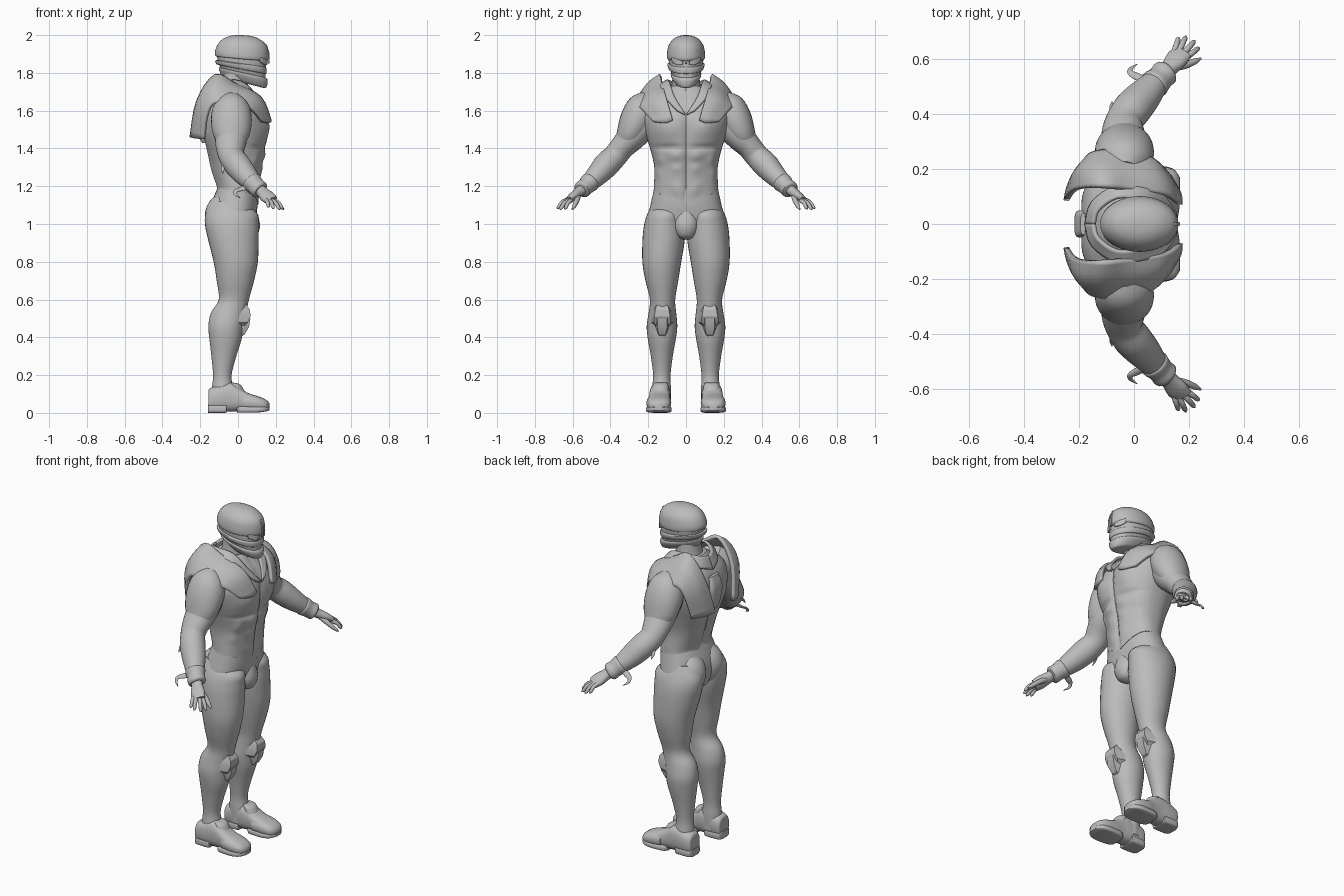
import bpy, bmesh, math
from mathutils import Vector

suit = bpy.data.materials.new("suit_grey")
suit.diffuse_color = (0.5, 0.5, 0.5, 1)


def finish(name, bm, mirror=False, angle=40):
    bmesh.ops.recalc_face_normals(bm, faces=bm.faces)
    me = bpy.data.meshes.new(name)
    bm.to_mesh(me)
    bm.free()
    ob = bpy.data.objects.new(name, me)
    bpy.context.collection.objects.link(ob)
    me.materials.append(suit)
    bpy.ops.object.select_all(action='DESELECT')
    ob.select_set(True)
    bpy.context.view_layer.objects.active = ob
    bpy.ops.object.shade_smooth_by_angle(angle=math.radians(angle))
    if mirror:
        m = ob.modifiers.new("mirror", 'MIRROR')
        m.use_axis = (False, True, False)
        m.use_mirror_merge = False
    return ob


def smooth(rows, k):
    """Catmull-Rom interpolation of rows of numbers."""
    out = []
    for i in range(len(rows) - 1):
        p = [rows[max(i - 1, 0)], rows[i], rows[i + 1], rows[min(i + 2, len(rows) - 1)]]
        for s in range(k):
            t = s / k
            out.append([b + .5 * t * (c - a + t * (2 * a - 5 * b + 4 * c - d + t * (3 * (b - c) + d - a)))
                        for a, b, c, d in zip(*p)])
    return out + [list(rows[-1])]


def loft(name, rows, axis='z', n=28, k=4, power=2.0, warp=None, mirror=False, angle=40):
    """Rows are (x, y, z, radius_u, radius_v); axis is x, z or path."""
    rows = smooth(rows, k)
    bm = bmesh.new()
    rings = []
    for i, r in enumerate(rows):
        c = Vector(r[:3])
        u, v = Vector((1, 0, 0)), Vector((0, 1, 0))
        if axis == 'x':
            u, v = Vector((0, 1, 0)), Vector((0, 0, 1))
        elif axis == 'path':
            t = (Vector(rows[min(i + 1, len(rows) - 1)][:3]) - Vector(rows[max(i - 1, 0)][:3])).normalized()
            u = (u - t * u.dot(t)).normalized()
            v = t.cross(u)
        ring = []
        for j in range(n):
            a = 2 * math.pi * j / n
            ca, sa = math.cos(a), math.sin(a)
            p = c + u * (r[3] * math.copysign(abs(ca) ** (2 / power), ca)) \
                  + v * (r[4] * math.copysign(abs(sa) ** (2 / power), sa))
            ring.append(bm.verts.new(warp(p) if warp else p))
        rings.append(ring)
    for a, b in zip(rings, rings[1:]):
        for j in range(n):
            bm.faces.new((a[j], a[(j + 1) % n], b[(j + 1) % n], b[j]))
    bm.faces.new(rings[0])
    bm.faces.new(rings[-1])
    return finish(name, bm, mirror, angle)


def sheet(name, rows, thick, k=4, mirror=True, angle=40):
    """Thick panel through rows of points."""
    w = len(rows[0])
    rows = smooth([[c for p in r for c in p] for r in rows], k)
    grid = [smooth([r[3 * i:3 * i + 3] for i in range(w)], k) for r in rows]
    bm = bmesh.new()
    vs = [[bm.verts.new(p) for p in r] for r in grid]
    for a, b in zip(vs, vs[1:]):
        for j in range(len(a) - 1):
            bm.faces.new((a[j], a[j + 1], b[j + 1], b[j]))
    ob = finish(name, bm, mirror, angle)
    s = ob.modifiers.new("thickness", 'SOLIDIFY')
    s.thickness, s.offset = thick, 0
    return ob


def body(z, back, front, half):
    return ((back + front) / 2, 0, z, (front - back) / 2, half)


# Muscle relief: (side, y, z, y size, z size, height)
RELIEF = [(1, .10, 1.51, .075, .07, .022), (1, 0, 1.35, .007, .5, -.010), (1, .10, 1.405, .08, .014, -.012),
          (1, .055, 1.36, .035, .025, .009), (1, .05, 1.29, .03, .025, .009), (1, .05, 1.22, .03, .025, .007),
          (1, .14, 1.34, .02, .03, .009), (1, .15, 1.27, .02, .03, .008), (-1, 0, 1.4, .02, .2, -.014),
          (-1, .12, 1.48, .07, .1, .015), (-1, .05, 1.27, .03, .1, .008)]


def torso_warp(p):
    q = p.copy()
    for side, y, z, sy, sz, h in RELIEF:
        if p.x * side > -.02:
            q.x += side * h * math.exp(-((abs(p.y) - y) / sy) ** 2 - ((p.z - z) / sz) ** 2)
    # Hem dips to a point at the front
    drop = max(0, (1.28 - p.z) / .1) * max(0, p.x / .11)
    q.z -= .075 * min(drop, 1) * max(0, 1 - abs(p.y) / .17)
    return q


loft("jacket_torso", [body(1.17, -.115, .108, .172), body(1.2, -.11, .11, .170), body(1.3, -.14, .125, .168),
     body(1.4, -.165, .145, .190), body(1.5, -.185, .152, .222), body(1.58, -.19, .148, .235),
     body(1.64, -.175, .12, .21), body(1.69, -.14, .08, .14), body(1.73, -.11, .05, .085)],
     n=96, k=10, power=2.35, warp=torso_warp)
loft("pelvis", [body(.93, -.10, .06, .07), body(.97, -.13, .08, .15), body(1.04, -.15, .095, .195),
     body(1.11, -.14, .105, .186), body(1.2, -.105, .105, .165)], n=48, power=2.3)
loft("groin_cup", [(.045, 0, .917, .01, .012), (.055, 0, .935, .042, .045), (.06, 0, .985, .056, .064),
     (.055, 0, 1.04, .052, .06), (.05, 0, 1.10, .035, .03)], n=24)
loft("neck", [(-.03, 0, 1.66, .085, .095), (-.02, 0, 1.74, .07, .075), (-.01, 0, 1.84, .07, .07)])

# Legs
loft("leg", [(-.06, .10, 1.12, .07, .07), (-.035, .108, 1.06, .135, .094), (-.033, .114, 1.0, .142, .107),
     (-.025, .118, .92, .134, .112), (-.012, .128, .8, .117, .103), (-.014, .128, .7, .099, .087),
     (-.022, .124, .6, .080, .067), (-.05, .125, .53, .093, .073), (-.064, .127, .46, .093, .081),
     (-.066, .128, .39, .085, .074), (-.075, .128, .3, .066, .058), (-.083, .128, .2, .049, .046),
     (-.082, .13, .13, .056, .05), (-.08, .132, .05, .06, .052)], n=32, mirror=True)
loft("buttock", [(-.10, .075, .94, .01, .01), (-.10, .08, .97, .05, .055), (-.105, .085, 1.05, .07, .075),
     (-.095, .08, 1.12, .055, .068), (-.07, .075, 1.17, .02, .03)], mirror=True)

# Knee guards: broad upper plate with a narrow tongue
def plate(name, rows, depth):
    bm = bmesh.new()
    vs = [[bm.verts.new((x - d * depth, .126 + s * h * (1 if d else .72), z)) for s, d in
           ((-1, 1), (-1, 0), (1, 0), (1, 1))] for x, z, h in rows]
    for a, b in zip(vs, vs[1:]):
        for j in range(4):
            bm.faces.new((a[j], a[(j + 1) % 4], b[(j + 1) % 4], b[j]))
    bm.faces.new(vs[0])
    bm.faces.new(vs[-1])
    return finish(name, bm, True, 25)


plate("knee_plate", [(.045, .57, .042), (.064, .545, .05), (.066, .51, .058), (.05, .478, .062), (.035, .46, .045)], .06)
plate("knee_tongue", [(.066, .50, .036), (.058, .455, .036), (.035, .415, .026), (.015, .405, .015)], .04)

# Boots
loft("boot", [(-.157, .138, .065, .035, .045), (-.15, .138, .07, .05, .06), (-.10, .138, .078, .056, .07),
     (-.04, .138, .084, .056, .078), (0, .14, .075, .056, .066), (.05, .142, .06, .060, .047),
     (.1, .144, .052, .063, .038), (.14, .144, .045, .054, .03), (.163, .144, .04, .025, .016)],
     axis='x', power=2.6, mirror=True)
loft("boot_toe_cap", [(.03, .141, .056, .062, .042), (.06, .143, .054, .065, .041), (.11, .144, .048, .064, .037),
     (.148, .144, .042, .052, .028), (.166, .144, .038, .025, .014)], axis='x', power=2.6, mirror=True)
loft("boot_sole", [(-.005, .143, .016, .045, .014), (.02, .143, .018, .062, .017), (.1, .144, .018, .067, .016),
     (.145, .144, .02, .055, .013), (.168, .144, .022, .024, .009)], axis='x', power=5, mirror=True)
loft("boot_heel", [(-.16, .138, .022, .036, .022), (-.145, .138, .022, .052, .022), (-.07, .138, .022, .054, .022),
     (-.06, .138, .024, .05, .018)], axis='x', power=5, mirror=True)
loft("boot_tongue", [(-.035, .134, .16, .012, .03), (-.018, .135, .15, .03, .04), (.0, .136, .11, .035, .045),
     (.012, .137, .08, .03, .045)], mirror=True)

# Arms
loft("deltoid", [(-.035, .19, 1.665, .05, .05), (-.035, .225, 1.62, .095, .085), (-.035, .26, 1.55, .108, .09),
     (-.035, .30, 1.47, .095, .072), (-.035, .335, 1.42, .06, .05)], axis='path', mirror=True)
loft("arm", [(-.035, .22, 1.55, .09, .09), (-.035, .28, 1.47, .088, .078), (-.04, .335, 1.41, .078, .066),
     (-.035, .375, 1.36, .068, .064), (-.005, .42, 1.315, .07, .068), (.035, .465, 1.265, .064, .06),
     (.075, .51, 1.22, .05, .048), (.115, .55, 1.182, .036, .036)], axis='path', mirror=True)
loft("bracer", [(.07, .505, 1.225, .045, .045), (.075, .51, 1.22, .055, .053), (.095, .53, 1.2, .048, .046),
     (.113, .55, 1.183, .05, .047), (.12, .556, 1.177, .04, .037)], axis='path', k=3, mirror=True)
loft("palm", [(.11, .548, 1.185, .03, .03), (.13, .57, 1.167, .032, .026), (.155, .6, 1.145, .04, .022),
     (.178, .625, 1.125, .036, .016)], axis='path', n=16, power=2.4, mirror=True)
for i, (a, b) in enumerate([((.145, .622, 1.13), (.163, .68, 1.09)), ((.162, .626, 1.128), (.19, .684, 1.083)),
                            ((.18, .62, 1.124), (.222, .668, 1.078)), ((.192, .608, 1.124), (.238, .642, 1.08))]):
    a, b = Vector(a), Vector(b)
    m = (a + b) / 2 + Vector((0, 0, .009))
    loft("finger_%d" % (i + 1), [(*a, .012, .012), (*m, .0105, .0105), (*(b * .85 + a * .15), .009, .009),
         (*b, .003, .003)], axis='path', n=12, mirror=True)
loft("thumb", [(.14, .57, 1.155, .016, .016), (.185, .578, 1.125, .014, .014), (.222, .592, 1.095, .011, .011),
     (.243, .602, 1.078, .004, .004)], axis='path', n=12, mirror=True)
# Curved blades behind the forearm
loft("wrist_blade", [(.06, .52, 1.2, .014, .01), (.015, .535, 1.185, .016, .008), (-.012, .55, 1.175, .012, .006),
     (-.012, .565, 1.155, .008, .005), (.012, .582, 1.138, .001, .001)], axis='path', n=10, mirror=True)
loft("elbow_blade", [(-.02, .39, 1.34, .035, .02), (-.06, .405, 1.315, .022, .012), (-.08, .425, 1.29, .010, .007),
     (-.08, .445, 1.265, .001, .001)], axis='path', n=10, mirror=True)

# Raised shoulder cowl and collar
sheet("shoulder_cowl", [
    [(.168, .07, 1.55), (.163, .11, 1.535), (.13, .17, 1.54)], [(.115, .105, 1.67), (.105, .165, 1.655), (.065, .235, 1.61)],
    [(-.02, .125, 1.74), (-.02, .19, 1.71), (-.03, .268, 1.63)], [(-.12, .135, 1.785), (-.13, .20, 1.735), (-.125, .262, 1.64)],
    [(-.212, .125, 1.65), (-.205, .19, 1.635), (-.165, .245, 1.57)], [(-.247, .085, 1.46), (-.23, .15, 1.455), (-.18, .21, 1.45)]],
    .02)
sheet("collar", [[(.155, .005, 1.58), (.15, .045, 1.60)], [(.10, .06, 1.67), (.10, .11, 1.67)],
                 [(.03, .085, 1.745), (.03, .13, 1.72)], [(-.06, .095, 1.76), (-.06, .14, 1.73)],
                 [(-.13, .05, 1.745), (-.15, .08, 1.69)], [(-.145, 0, 1.735), (-.175, 0, 1.66)]], .014)
# Spine plate
loft("spine_plate", [(-.17, 0, 1.43, .02, .02), (-.18, 0, 1.47, .028, .035), (-.187, 0, 1.56, .03, .05),
     (-.17, 0, 1.63, .025, .04)], power=4, angle=30)

# Helmet: the underside slopes down towards the chin
def slope(p):
    f = min(1, max(0, (1.93 - p.z) / .15))
    return Vector((p.x, p.y, p.z - .26 * f * (p.x - .02)))


loft("face_mask", [body(1.755, -.07, .128, .045), body(1.775, -.085, .146, .062), body(1.82, -.10, .146, .083),
     body(1.87, -.11, .148, .092), body(1.93, -.11, .145, .09)], n=40, power=2.2, warp=slope)
loft("helmet_dome", [body(1.872, -.108, .12, .088), body(1.878, -.12, .157, .1), body(1.91, -.122, .161, .1),
     body(1.95, -.108, .148, .09), body(1.98, -.08, .112, .066), body(1.995, -.045, .07, .038), body(2.0, -.01, .02, .01)],
     n=40, warp=slope)
loft("jaw_guard", [body(1.75, -.07, .12, .04), body(1.755, -.085, .148, .058), body(1.785, -.10, .157, .078),
     body(1.80, -.10, .153, .08), body(1.803, -.09, .14, .07)], n=40, power=2.2, warp=slope)
loft("cheek_band", [body(1.818, -.10, .135, .08), body(1.822, -.115, .15, .092), body(1.845, -.12, .15, .098),
     body(1.85, -.10, .14, .085)], n=40, power=2.2, warp=slope)
sheet("eye_lens", [[(.152, .018, 1.845), (.153, .018, 1.862)], [(.142, .045, 1.842), (.143, .045, 1.872)],
                   [(.118, .072, 1.858), (.118, .073, 1.882)]], .009)
sheet("crest_ridge", [[(.162, -.005, 1.85), (.162, .005, 1.85)], [(.163, -.006, 1.9), (.163, .006, 1.9)],
                      [(.148, -.006, 1.95), (.148, .006, 1.95)]], .008, mirror=False)
